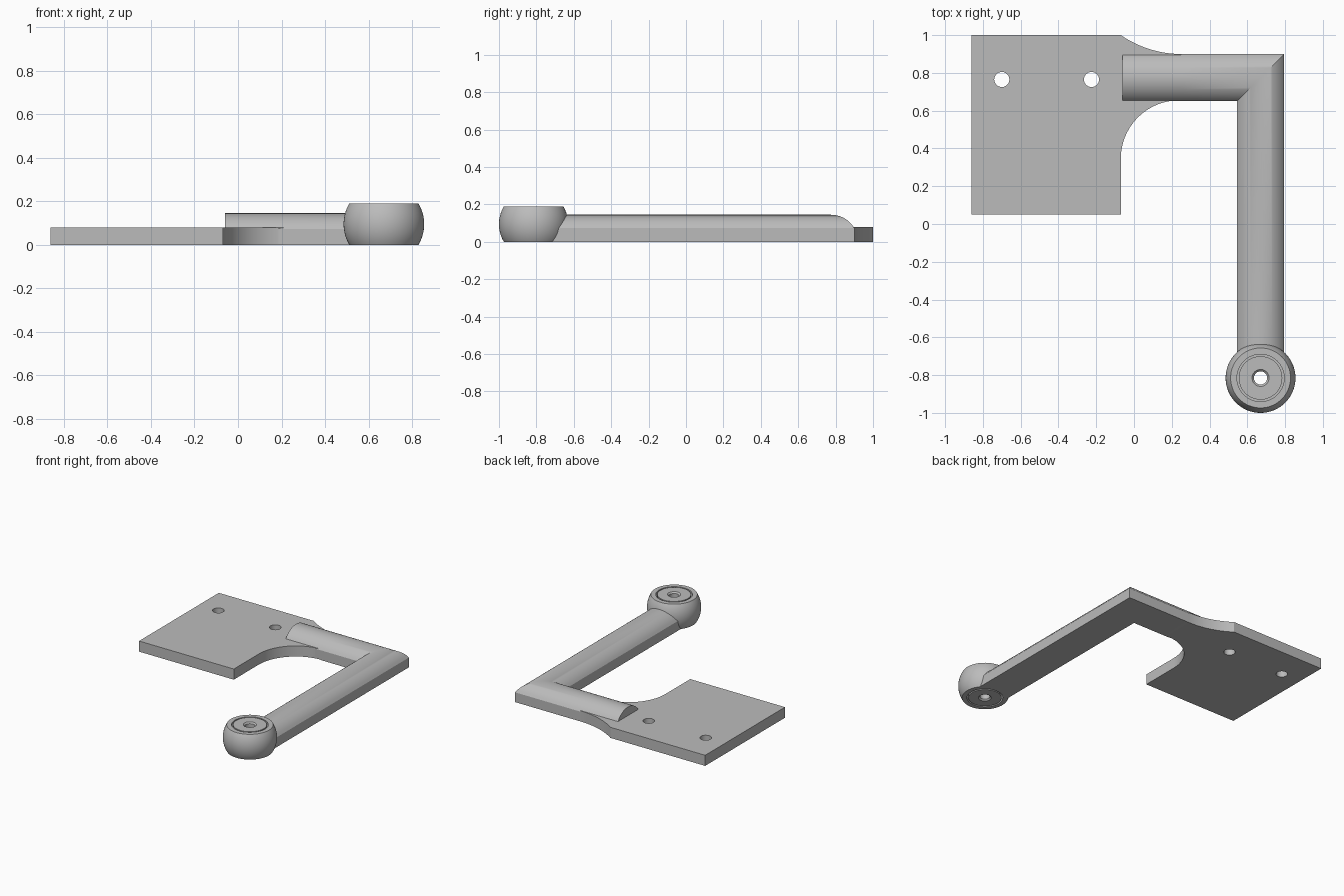
import bpy, bmesh
from math import sin, cos, pi, sqrt, asin

if "Cube" in bpy.data.objects:
    bpy.data.objects.remove(bpy.data.objects["Cube"])

GREY = (0.5, 0.5, 0.5, 1)
grey = bpy.data.materials.new("plain grey")
grey.use_nodes = True
grey.diffuse_color = GREY
grey.node_tree.nodes["Principled BSDF"].inputs["Base Color"].default_value = GREY


def finish(obj, angle=30):
    """Select the object, colour it and smooth its round faces."""
    bpy.ops.object.select_all(action='DESELECT')
    obj.select_set(True)
    bpy.context.view_layer.objects.active = obj
    if obj.type == 'CURVE':
        bpy.ops.object.convert(target='MESH')
        obj = bpy.context.object
    obj.data.materials.clear()
    obj.data.materials.append(grey)
    bpy.ops.object.shade_smooth_by_angle(angle=angle * pi / 180)


def add_mesh(name, bm):
    bmesh.ops.recalc_face_normals(bm, faces=bm.faces)
    mesh = bpy.data.meshes.new(name)
    bm.to_mesh(mesh)
    bm.free()
    obj = bpy.data.objects.new(name, mesh)
    bpy.context.collection.objects.link(obj)
    finish(obj)


def arc(cx, cy, r, start, end, steps):
    angles = [start + (end - start) * i / steps for i in range(steps + 1)]
    return [(cx + r * cos(a), cy + r * sin(a)) for a in angles]


# Mounting plate: outline with two fillets running into the arm, and two screw holes
outline = [(-0.86, 1.0), (-0.86, 0.05), (-0.07, 0.05)]
outline += arc(0.24, 0.345, 0.31, pi, pi / 2, 24)
outline += [(0.25, 0.655), (0.25, 0.895)]
sweep = asin(0.32 / 0.56)
outline += arc(0.25, 1.46, 0.56, -pi / 2, -pi / 2 - sweep, 16)
loops = [outline] + [arc(x, 0.765, 0.04, 0, 2 * pi, 32)[:-1] for x in (-0.7, -0.225)]

curve = bpy.data.curves.new("mounting_plate", 'CURVE')
curve.dimensions = '2D'
curve.fill_mode = 'BOTH'
curve.extrude = 0.04
for loop in loops:
    spline = curve.splines.new('POLY')
    spline.points.add(len(loop) - 1)
    for point, (x, y) in zip(spline.points, loop):
        point.co = (x, y, 0, 1)
    spline.use_cyclic_u = True
plate = bpy.data.objects.new("mounting_plate", curve)
plate.location.z = 0.04
bpy.context.collection.objects.link(plate)
finish(plate)

# Arm: flat-bottomed, round-topped section swept around a mitred corner
HALF, TOP = 0.125, 0.145
BALL_X, BALL_Y, BALL_R, BALL_H = 0.67, -0.815, 0.185, 0.19
N = 24
spread = [-HALF + 2 * HALF * i / N for i in range(N + 1)]
section = [(s, sqrt(TOP ** 2 - s ** 2)) for s in spread]
section += [(s, 0) for s in reversed(spread)]


def station(s, z, k):
    if k == 0:                                   # end lying on the plate
        return (-0.06, 0.775 + s, max(z, 0.02))
    if k == 1:                                   # edge of the plate
        return (0.25, 0.775 + s, z)
    if k == 2:                                   # mitre
        return (BALL_X + s, 0.775 + s, z)
    return (BALL_X + s, BALL_Y + sqrt(0.15 ** 2 - s ** 2), z)   # hollow end in the ball


bm = bmesh.new()
rings = [[bm.verts.new(station(s, z, k)) for s, z in section] for k in range(4)]
for a, b in zip(rings, rings[1:]):
    for i in range(len(section)):
        j = (i + 1) % len(section)
        bm.faces.new((a[i], a[j], b[j], b[i]))
bm.faces.new(rings[0])
last = rings[-1]
for i in range(N):
    bm.faces.new((last[i], last[i + 1], last[-2 - i], last[-1 - i]))
add_mesh("arm", bm)

# Ball end: cut-off sphere with ring grooves and a chamfered through hole
tilt = asin(BALL_H / 2 / BALL_R)
profile = arc(0, BALL_H / 2, BALL_R, -tilt, tilt, 16)
upper = [(0.125, 0), (0.125, 0.05), (0.115, 0.05), (0.115, 0), (0.045, 0), (0.035, 0.01)]
profile += [(r, BALL_H - d) for r, d in upper] + upper[::-1]

SEGMENTS = 64
bm = bmesh.new()
rings = []
for k in range(SEGMENTS):
    a = 2 * pi * k / SEGMENTS
    rings.append([bm.verts.new((BALL_X + r * cos(a), BALL_Y + r * sin(a), z)) for r, z in profile])
for k in range(SEGMENTS):
    a, b = rings[k], rings[(k + 1) % SEGMENTS]
    for i in range(len(profile)):
        j = (i + 1) % len(profile)
        bm.faces.new((a[i], a[j], b[j], b[i]))
add_mesh("ball_end", bm)
